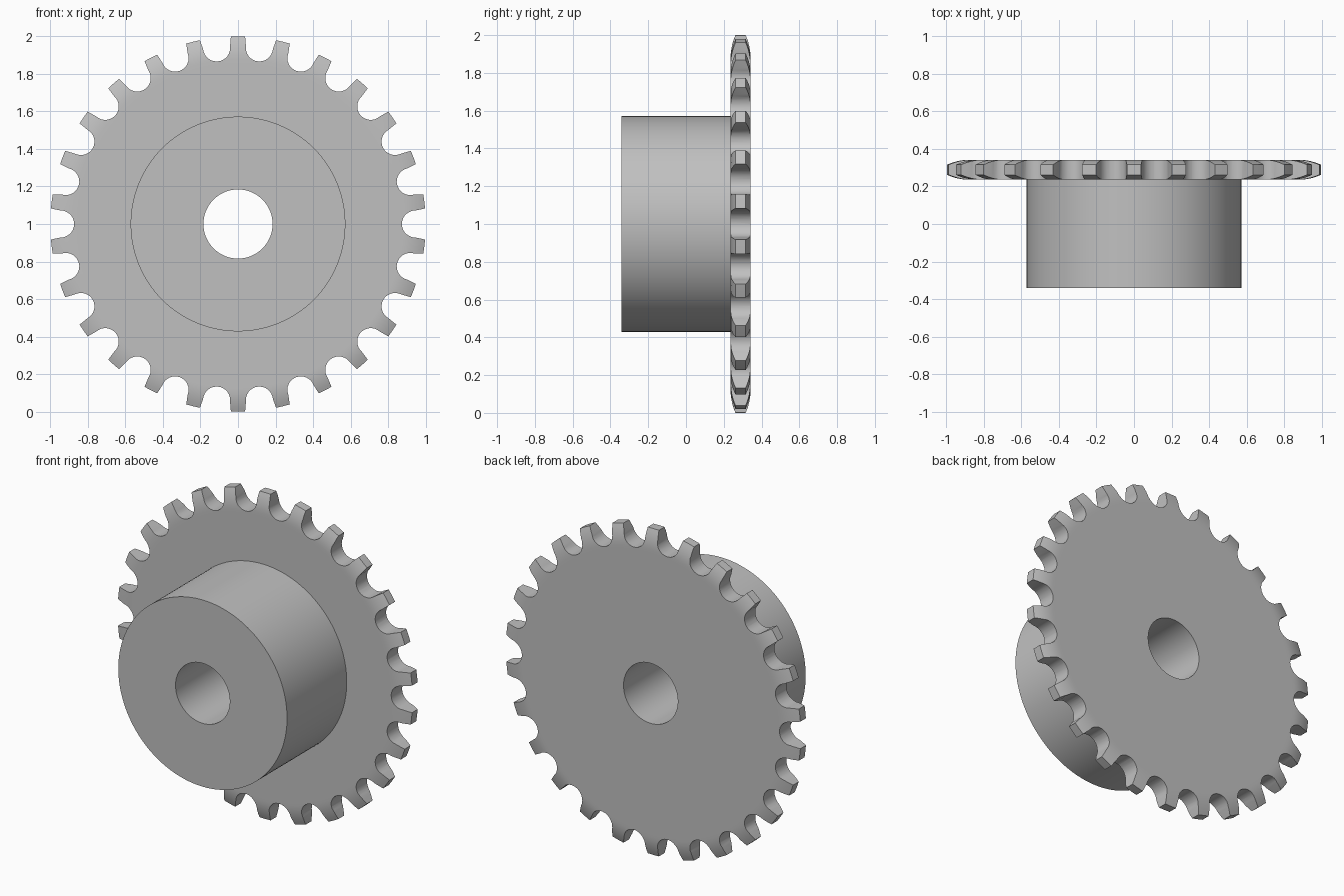
import bpy, bmesh, math
from mathutils import Matrix, Vector

TEETH = 26
STEP = 2 * math.pi / TEETH
FRONT, PLATE, BACK = -0.342, 0.236, 0.342   # y of hub face, plate front, plate back
BORE, HUB = 0.184, 0.572
TAPER_START, TAPER = 0.88, 0.026            # teeth thin out towards the tip

cube = bpy.data.objects.get("Cube")
if cube:
    bpy.data.objects.remove(cube)

steel = bpy.data.materials.new("steel_grey")
steel.use_nodes = True
colour = (0.53, 0.53, 0.53, 1)
steel.diffuse_color = colour
steel.node_tree.nodes["Principled BSDF"].inputs["Base Color"].default_value = colour


def make_object(name, bm):
    bmesh.ops.recalc_face_normals(bm, faces=bm.faces)
    mesh = bpy.data.meshes.new(name)
    bm.to_mesh(mesh)
    bm.free()
    mesh.materials.append(steel)
    obj = bpy.data.objects.new(name, mesh)
    bpy.context.collection.objects.link(obj)
    obj.location.z = 1
    return obj


def lathe(name, profile, steps):
    """Spin a closed (radius, y) profile around the y axis."""
    bm = bmesh.new()
    verts = [bm.verts.new((r, y, 0)) for r, y in profile]
    edges = [bm.edges.new((verts[i - 1], verts[i])) for i in range(len(verts))]
    bmesh.ops.spin(bm, geom=verts + edges, cent=(0, 0, 0), axis=(0, 1, 0),
                   angle=2 * math.pi, steps=steps)
    bmesh.ops.remove_doubles(bm, verts=bm.verts, dist=1e-5)
    return make_object(name, bm)


# Hub and plate in one turned profile, with the bore left open
taper = [(TAPER_START + (1 - TAPER_START) * i / 6, TAPER * (i / 6) ** 2) for i in range(7)]
profile = [(BORE, FRONT), (HUB, FRONT), (HUB, PLATE), (0.86, PLATE)]
profile += [(r, PLATE + d) for r, d in taper]
profile += [(r, BACK - d) for r, d in reversed(taper)]
profile += [(0.86, BACK), (BORE, BACK)]
sprocket = lathe("sprocket", profile, TEETH * 6)

# Cutter: one roller-shaped gap between each pair of teeth
seat, roller = 0.945, 0.072
outline = [(1.05, -0.094)]
for i in range(17):
    a = -math.pi / 2 - math.pi * i / 16
    outline.append((seat + roller * math.cos(a), roller * math.sin(a)))
outline.append((1.05, 0.094))

bm = bmesh.new()
for k in range(TEETH):
    turn = Matrix.Rotation(k * STEP, 3, 'Y')
    face = bm.faces.new([bm.verts.new(turn @ Vector((u, 0.15, v))) for u, v in outline])
    grown = bmesh.ops.extrude_face_region(bm, geom=[face])["geom"]
    bmesh.ops.translate(bm, vec=(0, 0.3, 0),
                        verts=[g for g in grown if isinstance(g, bmesh.types.BMVert)])
cutter = make_object("gap_cutter", bm)
cutter.hide_render = True

# Cut the gaps and finish the shading
cut = sprocket.modifiers.new("gaps", 'BOOLEAN')
cut.operation = 'DIFFERENCE'
cut.solver = 'EXACT'
cut.object = cutter
bpy.ops.object.select_all(action='DESELECT')
sprocket.select_set(True)
bpy.context.view_layer.objects.active = sprocket
bpy.ops.object.modifier_apply(modifier=cut.name)
bpy.data.objects.remove(cutter)
bpy.ops.object.shade_smooth_by_angle(angle=math.radians(30))
